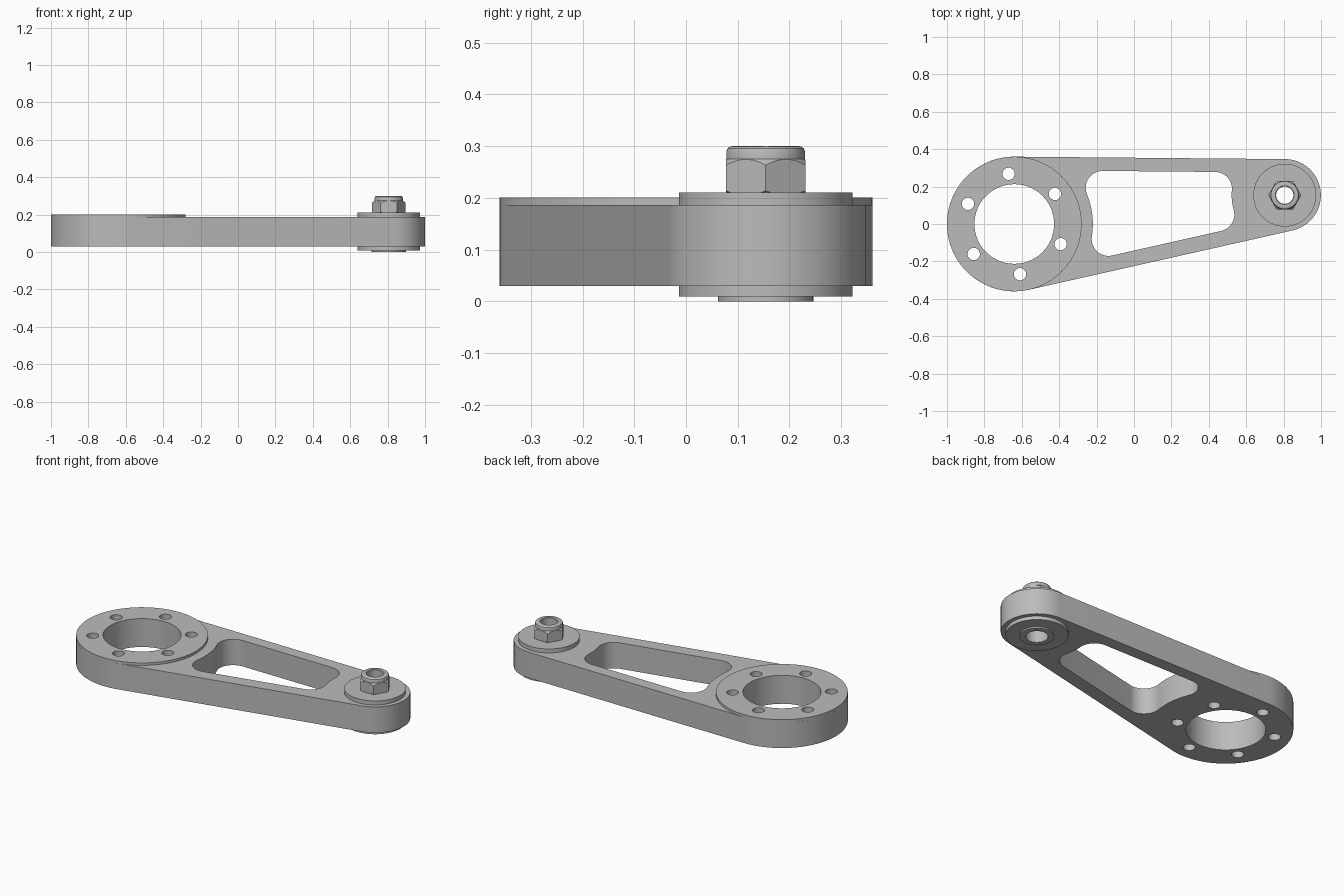
import bpy, bmesh, math
from mathutils import Vector

if "Cube" in bpy.data.objects:
    bpy.data.objects.remove(bpy.data.objects["Cube"])

metal = bpy.data.materials.new("grey metal")
metal.use_nodes = True
GREY = (0.5, 0.5, 0.5, 1)
metal.diffuse_color = GREY
metal.node_tree.nodes["Principled BSDF"].inputs["Base Color"].default_value = GREY

# Main layout
HUB, HUB_R = Vector((-0.64, 0)), 0.36
TIP, TIP_R = Vector((0.806, 0.154)), 0.193
ARM_LOW, ARM_TOP, RING_TOP = 0.03, 0.186, 0.201
SLEEVE_R = 0.092


def polar(a, r=1.0):
    return Vector((math.cos(a), math.sin(a))) * r


def angle(v):
    return math.atan2(v.y, v.x)


def arc(centre, r, a, b, n=16):
    """Points along the shorter arc from angle a to angle b."""
    sweep = (b - a + math.pi) % math.tau - math.pi
    return [centre + polar(a + sweep * i / n, r) for i in range(n + 1)]


def circle(centre, r, n=48):
    return [centre + polar(math.tau * i / n, r) for i in range(n)]


def finish(obj):
    obj.data.materials.clear()
    obj.data.materials.append(metal)
    bpy.ops.object.select_all(action='DESELECT')
    obj.select_set(True)
    bpy.context.view_layer.objects.active = obj
    bpy.ops.object.shade_smooth_by_angle(angle=math.radians(30))


def plate(name, loops, low, high):
    """Flat plate with holes: first loop is the outline."""
    curve = bpy.data.curves.new(name, 'CURVE')
    curve.dimensions, curve.fill_mode = '2D', 'BOTH'
    curve.extrude = (high - low) / 2
    for pts in loops:
        spline = curve.splines.new('POLY')
        spline.points.add(len(pts) - 1)
        spline.use_cyclic_u = True
        for p, co in zip(spline.points, pts):
            p.co = (co.x, co.y, 0, 1)
    obj = bpy.data.objects.new(name, curve)
    bpy.context.collection.objects.link(obj)
    obj.location.z = (low + high) / 2
    bpy.ops.object.select_all(action='DESELECT')
    obj.select_set(True)
    bpy.context.view_layer.objects.active = obj
    bpy.ops.object.convert(target='MESH')
    obj = bpy.context.object
    bm = bmesh.new()
    bm.from_mesh(obj.data)
    bmesh.ops.remove_doubles(bm, verts=bm.verts, dist=1e-5)
    bmesh.ops.recalc_face_normals(bm, faces=bm.faces)
    bm.to_mesh(obj.data)
    bm.free()
    finish(obj)
    return obj


def lathe(name, profile, centre, n=64):
    """Revolve a closed (radius, height) profile about a vertical axis."""
    bm = bmesh.new()
    rings = []
    for i in range(n):
        d = polar(math.tau * i / n)
        rings.append([bm.verts.new((d.x * r, d.y * r, z)) for r, z in profile])
    m = len(profile)
    for i in range(n):
        a, b = rings[i], rings[(i + 1) % n]
        for j in range(m):
            k = (j + 1) % m
            bm.faces.new((a[j], b[j], b[k], a[k]))
    bmesh.ops.recalc_face_normals(bm, faces=bm.faces)
    mesh = bpy.data.meshes.new(name)
    bm.to_mesh(mesh)
    bm.free()
    obj = bpy.data.objects.new(name, mesh)
    bpy.context.collection.objects.link(obj)
    obj.location = (centre.x, centre.y, 0)
    finish(obj)
    return obj


# Tangent directions of the two straight edges
axis = TIP - HUB
lean = math.asin((HUB_R - TIP_R) / axis.length)
up = angle(axis) + math.pi / 2 - lean
down = angle(axis) - math.pi / 2 + lean

# Outline: two round ends joined by tangents
outline = [HUB + polar(up + (math.tau - up + down) * i / 64, HUB_R) for i in range(65)]
outline += [TIP + polar(down + (up - down) * i / 48, TIP_R) for i in range(49)]

# Window: edges parallel to the outline, concave ends, filleted corners
HUB_CLEAR, TIP_CLEAR, FILLET = 0.42, 0.284, 0.09


def corner(centre, r, clear, normal, side, rim):
    h = r - rim - FILLET
    t = math.sqrt((clear + FILLET) ** 2 - h * h)
    n = polar(normal)
    along = Vector((n.y, -n.x)) if n.y > 0 else Vector((-n.y, n.x))
    return centre + n * h + along * t * side


TOP_RIM, LOW_RIM = 0.072, 0.081
tl = corner(HUB, HUB_R, HUB_CLEAR, up, 1, TOP_RIM)
bl = corner(HUB, HUB_R, HUB_CLEAR, down, 1, LOW_RIM)
tr = corner(TIP, TIP_R, TIP_CLEAR, up, -1, TOP_RIM)
br = corner(TIP, TIP_R, TIP_CLEAR, down, -1, LOW_RIM)
window = arc(tl, FILLET, up, angle(HUB - tl))
window += arc(HUB, HUB_CLEAR, angle(tl - HUB), angle(bl - HUB))[1:-1]
window += arc(bl, FILLET, angle(HUB - bl), down)
window += arc(br, FILLET, down, angle(TIP - br))
window += arc(TIP, TIP_CLEAR, angle(br - TIP), angle(tr - TIP))[1:-1]
window += arc(tr, FILLET, angle(TIP - tr), up)

# Hub bore and its six bolt holes
hub_holes = [circle(HUB, 0.213, 64)]
hub_holes += [circle(HUB + polar(math.radians(36.5 + 60 * i), 0.27), 0.033, 32) for i in range(6)]

plate("arm", [outline, window, circle(TIP, SLEEVE_R, 64)] + hub_holes, ARM_LOW, ARM_TOP)
plate("hub_ring", [circle(HUB, HUB_R, 96)] + hub_holes, ARM_TOP, RING_TOP)

# Flanged bushing through the small end
BORE, FLANGE_R = 0.06, 0.168
lathe("bushing", [
    (BORE, 0), (SLEEVE_R, 0), (SLEEVE_R, 0.009), (FLANGE_R, 0.009),
    (FLANGE_R, ARM_LOW), (SLEEVE_R, ARM_LOW), (SLEEVE_R, ARM_TOP),
    (FLANGE_R, ARM_TOP), (FLANGE_R, 0.21), (BORE, 0.21)], TIP)

# Lock nut: turned blank with rounded collar, trimmed to a hexagon
nut = lathe("lock_nut", [
    (0.046, 0.21), (0.083, 0.21), (0.092, 0.216), (0.092, 0.26), (0.076, 0.275),
    (0.076, 0.289), (0.074, 0.295), (0.069, 0.299), (0.064, 0.3),
    (0.05, 0.3), (0.046, 0.296)], TIP, 96)
hexagon = plate("nut_trim", [circle(TIP, 0.0885, 6)], 0.2, 0.32)
trim = nut.modifiers.new("hex", 'BOOLEAN')
trim.operation, trim.object, trim.solver = 'INTERSECT', hexagon, 'EXACT'
bpy.context.view_layer.objects.active = nut
bpy.ops.object.modifier_apply(modifier=trim.name)
bpy.data.objects.remove(hexagon)
finish(nut)
